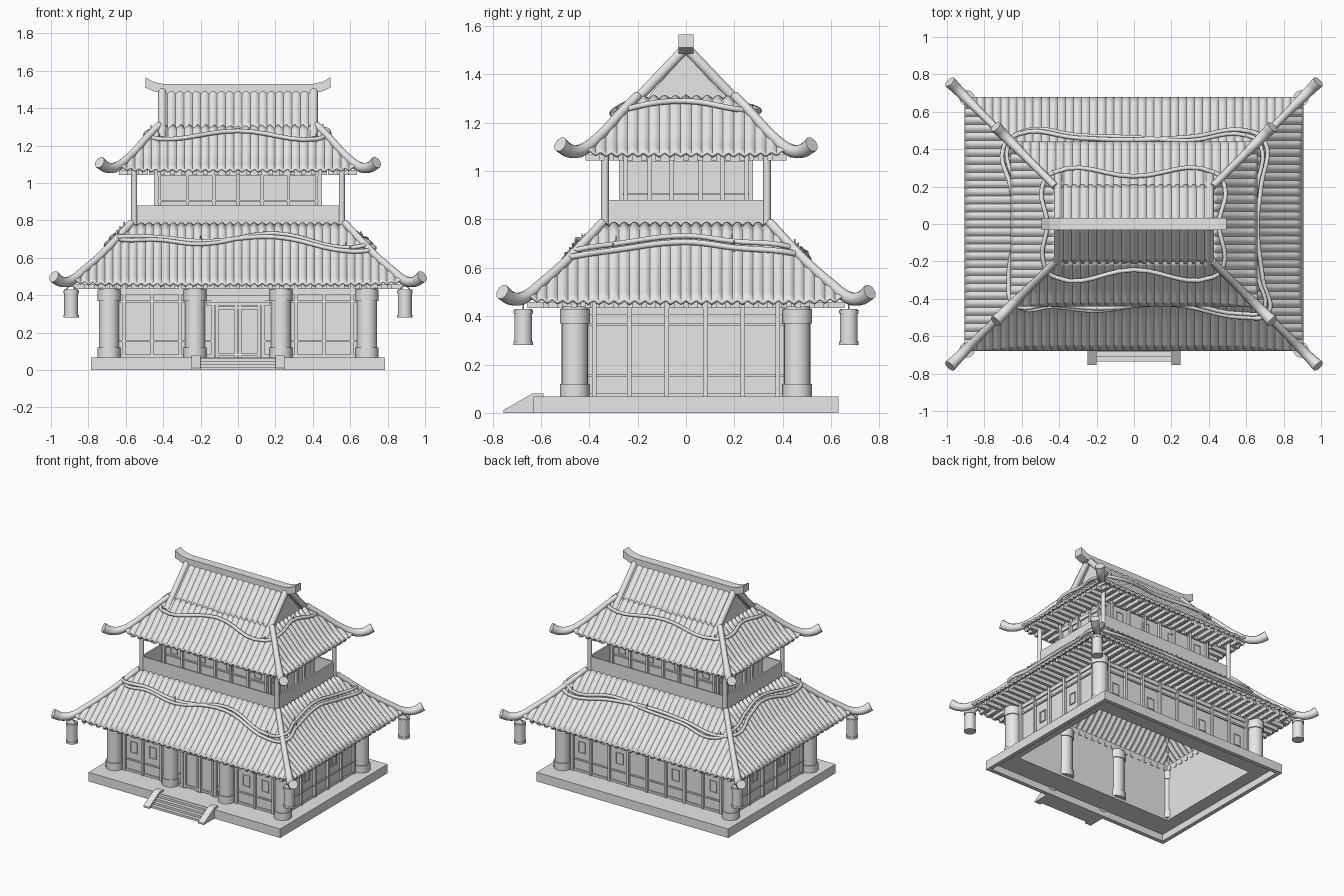
import bpy, bmesh, math
from mathutils import Matrix, Vector

cube = bpy.data.objects.get("Cube")
if cube:
    bpy.data.objects.remove(cube, do_unlink=True)

grey = bpy.data.materials.new("pale grey")
grey.use_nodes = True
grey.diffuse_color = (0.8, 0.8, 0.8, 1)
grey.node_tree.nodes["Principled BSDF"].inputs["Base Color"].default_value = (0.8, 0.8, 0.8, 1)


def turn(k):
    return Matrix.Rotation(k * math.pi / 2, 4, 'Z')


class Part:
    """Collects simple solids in one mesh object."""
    def __init__(self, name):
        self.name, self.bm = name, bmesh.new()

    def box(self, lo, hi, m=Matrix()):
        lo, hi = Vector(lo), Vector(hi)
        mat = m @ Matrix.Translation((lo + hi) / 2) @ Matrix.Diagonal((*(hi - lo), 1))
        bmesh.ops.create_cube(self.bm, size=1, matrix=mat)

    def cyl(self, x, y, z0, z1, r, n=24):
        bmesh.ops.create_cone(self.bm, cap_ends=True, segments=n, radius1=r, radius2=r, depth=z1 - z0,
                              matrix=Matrix.Translation((x, y, (z0 + z1) / 2)))

    def prism(self, pts, axis, a, b):
        """Extrudes a profile along x (points are y, z) or along y (points are x, z)."""
        place = (lambda p, t: (t, *p)) if axis == 'x' else (lambda p, t: (p[0], t, p[1]))
        face = self.bm.faces.new([self.bm.verts.new(place(p, a)) for p in pts])
        ext = bmesh.ops.extrude_face_region(self.bm, geom=[face])
        shift = Vector((b - a, 0, 0) if axis == 'x' else (0, b - a, 0))
        bmesh.ops.translate(self.bm, vec=shift, verts=[v for v in ext['geom'] if isinstance(v, bmesh.types.BMVert)])

    def done(self, smooth=False, fix=True):
        if fix:
            bmesh.ops.recalc_face_normals(self.bm, faces=self.bm.faces)
        me = bpy.data.meshes.new(self.name)
        self.bm.to_mesh(me)
        self.bm.free()
        ob = bpy.data.objects.new(self.name, me)
        bpy.context.collection.objects.link(ob)
        me.materials.append(grey)
        if smooth:
            bpy.ops.object.select_all(action='DESELECT')
            ob.select_set(True)
            bpy.context.view_layer.objects.active = ob
            bpy.ops.object.shade_smooth_by_angle(angle=math.radians(40))
        return ob


def tube(name, pts, r, radii=None, closed=False):
    cu = bpy.data.curves.new(name, 'CURVE')
    cu.dimensions, cu.bevel_depth, cu.bevel_resolution = '3D', r, 3
    cu.resolution_u, cu.use_fill_caps = 6, True
    sp = cu.splines.new('BEZIER')
    sp.bezier_points.add(len(pts) - 1)
    sp.use_cyclic_u = closed
    for i, (bp, p) in enumerate(zip(sp.bezier_points, pts)):
        bp.co, bp.radius = p, radii[i] if radii else 1
        bp.handle_left_type = bp.handle_right_type = 'AUTO'
    cu.materials.append(grey)
    ob = bpy.data.objects.new(name, cu)
    bpy.context.collection.objects.link(ob)
    return ob


def height(profile, d):
    for (a, za), (b, zb) in zip(profile, profile[1:]):
        if d <= b:
            return za + (zb - za) * (d - a) / (b - a)
    return profile[-1][1]


PITCH, STEPS = 0.0437, 6


def tiled_slope(part, half, dist, profile, m, start=0, hipped=True):
    """One corrugated roof slope; hipped slopes narrow at 45 degrees."""
    n = round(half / PITCH) * STEPS
    end, rows, grid = profile[-1][0], 9, []
    for i in range(-n, n + 1):
        u = half * i / n
        top = min(end, half - abs(u)) if hipped else end
        roll = 0.014 * abs(math.cos(math.pi * i / STEPS))
        lift = 0.02 * abs(u / half) ** 8 if hipped else 0
        col = []
        for j in range(rows + 1):
            d = start + (top - start) * j / rows
            col.append(part.bm.verts.new(m @ Vector((u, d - dist, height(profile, d) + roll + lift * (1 - d / end)))))
        grid.append(col)
    for a, b in zip(grid, grid[1:]):
        for j in range(rows):
            part.bm.faces.new((a[j], b[j], b[j + 1], a[j + 1]))


def hip_roof(name, hx, hy, profile, deep):
    tiles, rafters = Part(name + "_tiles"), Part(name + "_rafters")
    for k in range(4):
        half, dist = (hx, hy) if k % 2 == 0 else (hy, hx)
        tiled_slope(tiles, half, dist, profile, turn(k))
        n = int((half - 0.06) / 0.058)
        z = profile[0][1] - 0.022
        for i in range(-n, n + 1):
            u = i * 0.058
            d = min(deep, half - abs(u))
            rafters.box((u - 0.012, 0.025 - dist, z), (u + 0.012, d - dist, z + 0.026), turn(k))
    bmesh.ops.remove_doubles(tiles.bm, verts=tiles.bm.verts, dist=1e-5)
    ob = tiles.done(True, fix=False)
    sol = ob.modifiers.new("thickness", 'SOLIDIFY')
    sol.thickness, sol.offset = 0.012, -1
    rafters.done()
    # Hip ridges ending in upturned horns
    for sx in (-1, 1):
        for sy in (-1, 1):
            line = [(d, height(profile, d) + 0.012) for d in (profile[-1][0], 0.18, 0.08)]
            z = profile[0][1]
            line += [(0.01, z + 0.022), (-0.04, z + 0.018), (-0.08, z + 0.045)]
            tube(name + "_hip_ridge", [(sx * (hx - d), sy * (hy - d), z) for d, z in line],
                 0.026, (0.75, 0.75, 0.8, 1, 1.1, 1.25))


LOWER = [(0, 0.455), (0.09, 0.53), (0.19, 0.62), (0.27, 0.71), (0.335, 0.775)]
UPPER = [(0, 1.065), (0.07, 1.12), (0.14, 1.195), (0.19, 1.25), (0.24, 1.30)]
GABLE = [(0.23, 1.29), (0.33, 1.395), (0.44, 1.51)]
hip_roof("lower_roof", 0.905, 0.68, LOWER, 0.25)
hip_roof("upper_roof", 0.66, 0.44, UPPER, 0.18)

# Gabled crown with barge poles and ridge beam
crown = Part("crown_tiles")
for k in (0, 2):
    tiled_slope(crown, 0.4, 0.44, GABLE, turn(k), start=0.23, hipped=False)
sol = crown.done(True, fix=False).modifiers.new("thickness", 'SOLIDIFY')
sol.thickness, sol.offset = 0.012, -1
ends = Part("gable_walls")
ends.prism([(-0.19, 1.27), (0.19, 1.27), (0, 1.485)], 'x', -0.385, 0.385)
ends.done()
for sx in (-1, 1):
    for sy in (-1, 1):
        tube("barge_pole", [(sx * 0.405, sy * y, z) for y, z in ((0, 1.51), (0.1, 1.405), (0.2, 1.3), (0.26, 1.235))], 0.022)
ridge = Part("ridge_beam")
half = [(0.4, 1.53), (0.45, 1.54), (0.495, 1.565), (0.495, 1.51), (0.45, 1.49), (0.4, 1.48)]
ridge.prism(half + [(-x, z) for x, z in reversed(half)], 'y', -0.032, 0.032)
ridge.done()

# Hollow plinth with steps between sloping cheeks
base = Part("plinth")
for s in (-1, 1):
    for a, b, z in ((0.60, 0.63, 0), (0.43, 0.60, 0.05)):
        base.box((-0.787, min(s * a, s * b), z), (0.787, max(s * a, s * b), 0.067))
    for a, b, z in ((0.757, 0.787, 0), (0.66, 0.757, 0.05)):
        base.box((min(s * a, s * b), -0.6, z), (max(s * a, s * b), 0.6, 0.067))
base.done()
steps = Part("steps")
for i in range(4):
    steps.box((-0.2, -0.735 + i * 0.027, 0), (0.2, -0.62, 0.016 * (i + 1)))
for s in (-1, 1):
    steps.prism([(-0.755, 0), (-0.755, 0.012), (-0.635, 0.08), (-0.59, 0.08), (-0.59, 0.05), (-0.63, 0)],
                'x', s * 0.2, s * 0.248)
steps.done()

# Columns
cols = Part("columns")
spots = [(sx * 0.69, sy * 0.46) for sx in (-1, 1) for sy in (-1, 1)] + [(-0.23, -0.46), (0.23, -0.46)]
for x, y in spots:
    cols.cyl(x, y, 0.067, 0.44, 0.054)
    cols.cyl(x, y, 0.067, 0.12, 0.061)
    cols.cyl(x, y, 0.37, 0.43, 0.061)
cols.done(True)


def wall(part, k, half, dist, z0, z1, posts, rails, windows, wz, gap=0):
    """A panelled wall on side k, with posts, rails and small window frames."""
    def bar(u0, u1, a, b, out):
        part.box((u0, -dist - out, a), (u1, -dist, b), turn(k))
    for s in (-1, 1) if gap else (0,):
        lo, hi = (-half, half) if not s else sorted((s * gap, s * half))
        part.box((lo, -dist, z0), (hi, -dist + 0.015, z1), turn(k))
        for z, h in rails:
            bar(lo, hi, z, z + h, 0.01)
    for p in posts:
        bar(p - 0.009, p + 0.009, z0, z1, 0.018)
    for w in windows:
        for s in (-1, 1):
            bar(w + s * 0.027 - 0.003, w + s * 0.027 + 0.003, wz, wz + 0.085, 0.006)
        for z in (wz, wz + 0.08):
            bar(w - 0.027, w + 0.027, z, z + 0.005, 0.006)


def pairs(*v):
    return [s * x for x in v for s in (-1, 1)]


lower = Part("lower_walls")
rails = ((0.067, 0.015), (0.15, 0.01), (0.36, 0.012), (0.405, 0.03))
wall(lower, 0, 0.69, 0.45, 0.067, 0.48, pairs(0.61, 0.46, 0.31), rails, pairs(0.54, 0.385), 0.205, 0.145)
wall(lower, 2, 0.69, 0.45, 0.067, 0.48, pairs(0.61, 0.46, 0.31, 0.155) + [0], rails, pairs(0.54, 0.23), 0.205)
for k in (1, 3):
    wall(lower, k, 0.46, 0.675, 0.067, 0.48, pairs(0.38, 0.235, 0.08), rails, pairs(0.157), 0.21)
lower.done()

# Double door
door = Part("double_door")
door.box((-0.145, -0.45, 0.067), (0.145, -0.435, 0.48))
door.box((-0.17, -0.47, 0.345), (0.17, -0.45, 0.365))
door.box((-0.17, -0.465, 0.40), (0.17, -0.45, 0.435))
for s in (-1, 1):
    for a, b in ((0.125, 0.145), (0.003, 0.02), (0.105, 0.12)):
        lo, hi = sorted((s * a, s * b))
        door.box((lo, -0.466, 0.067), (hi, -0.45, 0.345))
    for z in (0.075, 0.325):
        door.box((min(0, s * 0.12), -0.464, z), (max(0, s * 0.12), -0.45, z + 0.015))
door.done()

# Upper storey, balcony and posts
upper = Part("upper_walls")
rails = ((0.90, 0.01), (1.04, 0.03))
for k in (0, 2):
    wall(upper, k, 0.43, 0.26, 0.76, 1.1, pairs(0.42, 0.27, 0.13) + [0], rails, pairs(0.345, 0.115), 0.92)
for k in (1, 3):
    wall(upper, k, 0.26, 0.43, 0.76, 1.1, pairs(0.25, 0.15, 0.06), rails, pairs(0.105), 0.92)
upper.done()
balcony = Part("balcony")
balcony.box((-0.56, -0.34, 0.745), (0.56, 0.34, 0.765))
for k in range(4):
    h, d = (0.54, 0.335) if k % 2 == 0 else (0.32, 0.555)
    balcony.box((-h, -d - 0.006, 0.755), (h, -d + 0.006, 0.88), turn(k))
balcony.done()
posts = Part("balcony_posts")
for x in (-0.555, 0.555):
    for y in (-0.335, 0.335):
        posts.cyl(x, y, 0.75, 1.1, 0.016, 16)
posts.done(True)

# Hanging lanterns
lamps = Part("lanterns")
for x in (-0.892, 0.892):
    for y in (-0.673, 0.673):
        lamps.cyl(x, y, 0.28, 0.43, 0.037)
        for z in (0.28, 0.41):
            lamps.cyl(x, y, z, z + 0.015, 0.041)
        tube("lantern_loop", [(x - 0.03, y, 0.43), (x, y, 0.45), (x + 0.03, y, 0.43)], 0.003)
        lamps.cyl(x, y, 0.445, 0.49, 0.003, 8)
lamps.done(True)

# Vines draped around both roofs, with short twigs
twigs = Part("vine_twigs")


def vine(path, hx, hy, profile, r):
    pts = []
    for x, y in path:
        d = min(hx - abs(x), hy - abs(y))
        pts.append((x, y, height(profile, d) + 0.024))
    tube("vine", pts, r, closed=True)
    for x, y, z in pts[::2]:
        twigs.cyl(x, y, z - 0.02, z + 0.03, 0.003, 8)


outer = [(-0.62, 0.48), (-0.3, 0.46), (0, 0.45), (0.3, 0.465), (0.62, 0.495), (0.7, 0.44), (0.68, 0.2), (0.66, 0),
         (0.69, -0.3), (0.715, -0.48), (0.6, -0.5), (0.2, -0.43), (-0.2, -0.45), (-0.45, -0.43), (-0.64, -0.43),
         (-0.67, -0.3), (-0.63, 0), (-0.66, 0.2), (-0.7, 0.4)]
vine(outer, 0.905, 0.68, LOWER, 0.012)
vine([(x * 0.965, y * (0.96 if x > 0 else 1.03)) for x, y in outer], 0.905, 0.68, LOWER, 0.011)
vine([(-0.43, 0.275), (0, 0.255), (0.43, 0.275), (0.485, 0.2), (0.455, 0), (0.48, -0.22), (0.42, -0.285),
      (0, -0.245), (-0.42, -0.285), (-0.485, -0.2), (-0.465, 0), (-0.49, 0.2)], 0.66, 0.44, UPPER, 0.012)
twigs.done()
